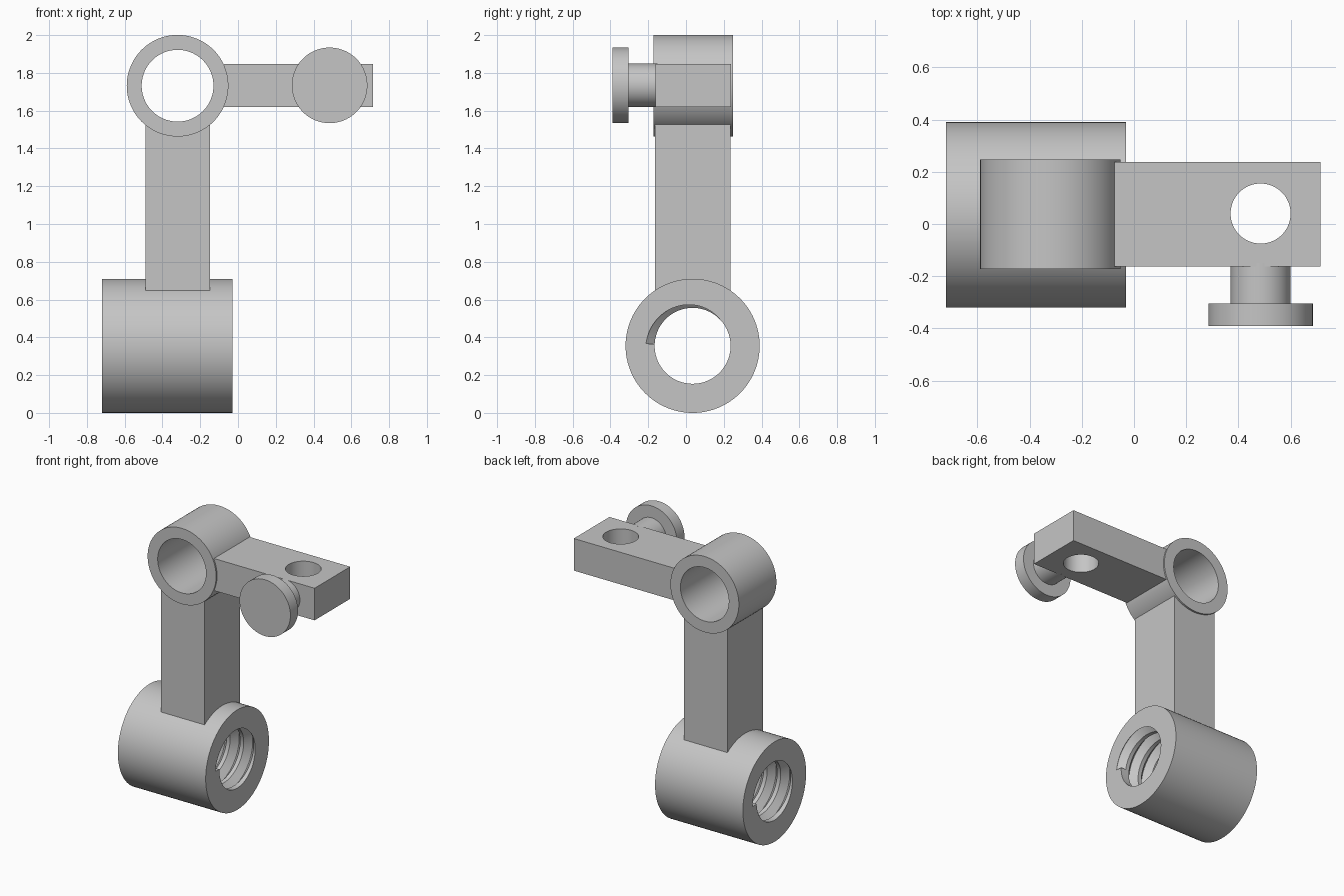
import bpy, bmesh
from math import sin, cos, pi, radians
from mathutils import Matrix, Vector

cube = bpy.data.objects.get("Cube")
if cube:
    bpy.data.objects.remove(cube, do_unlink=True)

grey = bpy.data.materials.new("plain grey")
grey.use_nodes = True
colour = (0.56, 0.56, 0.56, 1)
grey.diffuse_color = colour
grey.node_tree.nodes["Principled BSDF"].inputs["Base Color"].default_value = colour

SEGMENTS = 96
TURN = {
    "x": Matrix.Rotation(pi / 2, 4, "Y"),
    "y": Matrix.Rotation(-pi / 2, 4, "X"),
    "z": Matrix.Identity(4),
}


def finish(name, bm):
    bmesh.ops.recalc_face_normals(bm, faces=bm.faces)
    mesh = bpy.data.meshes.new(name)
    bm.to_mesh(mesh)
    bm.free()
    mesh.materials.append(grey)
    obj = bpy.data.objects.new(name, mesh)
    bpy.context.collection.objects.link(obj)
    return obj


def activate(obj):
    bpy.ops.object.select_all(action="DESELECT")
    obj.select_set(True)
    bpy.context.view_layer.objects.active = obj


def smooth(obj):
    activate(obj)
    bpy.ops.object.shade_smooth_by_angle(angle=radians(25))


def box(name, low, high):
    low, high = Vector(low), Vector(high)
    bm = bmesh.new()
    bmesh.ops.create_cube(bm, size=1)
    bmesh.ops.scale(bm, vec=high - low, verts=bm.verts)
    bmesh.ops.translate(bm, vec=(low + high) / 2, verts=bm.verts)
    return finish(name, bm)


def lathe(name, profile, axis, centre, closed=False):
    """Revolve (radius, distance) points about an axis; open profiles get end caps."""
    bm = bmesh.new()
    rings = []
    for r, d in profile:
        angles = [2 * pi * i / SEGMENTS for i in range(SEGMENTS)]
        rings.append([bm.verts.new((r * cos(a), r * sin(a), d)) for a in angles])
    pairs = list(zip(rings, rings[1:]))
    if closed:
        pairs.append((rings[-1], rings[0]))
    else:
        bm.faces.new(rings[0])
        bm.faces.new(rings[-1])
    for a, b in pairs:
        for i in range(SEGMENTS):
            j = (i + 1) % SEGMENTS
            bm.faces.new((a[i], a[j], b[j], b[i]))
    bm.transform(Matrix.Translation(centre) @ TURN[axis])
    return finish(name, bm)


def tube(name, outer, inner, start, end, axis, centre):
    profile = [(outer, start), (outer, end), (inner, end), (inner, start)]
    return lathe(name, profile, axis, centre, closed=True)


def helix_cutter(name, start, length, turns, y, z):
    """Right-handed V-shaped sweep used to cut the thread groove."""
    section = [(0.18, -0.04), (0.2, -0.04), (0.247, 0), (0.2, 0.04), (0.18, 0.04)]
    bm = bmesh.new()
    steps = int(turns * 72)
    rows = []
    for i in range(steps + 1):
        t = i / steps
        a = pi * 0.985 - 2 * pi * turns * t
        rows.append([bm.verts.new((start - length * t + d, y + r * cos(a), z + r * sin(a)))
                     for r, d in section])
    n = len(section)
    for a, b in zip(rows, rows[1:]):
        for i in range(n):
            j = (i + 1) % n
            bm.faces.new((a[i], a[j], b[j], b[i]))
    bm.faces.new(rows[0])
    bm.faces.new(rows[-1])
    return finish(name, bm)


def cut(target, cutter):
    cutter.hide_render = True
    mod = target.modifiers.new("cut", "BOOLEAN")
    mod.operation = "DIFFERENCE"
    mod.solver = "EXACT"
    mod.object = cutter
    activate(target)
    bpy.ops.object.modifier_apply(modifier=mod.name)
    bpy.data.objects.remove(cutter, do_unlink=True)


# Large threaded socket at the bottom
socket = tube("threaded_socket", 0.355, 0.201, -0.72, -0.03, "x", (0, 0.035, 0.355))
cut(socket, helix_cutter("thread_cutter", -0.03, 0.69, 6.5, 0.035, 0.355))
smooth(socket)

# Upright post between the two tubes
box("post", (-0.49, -0.165, 0.645), (-0.147, 0.235, 1.535))

# Plain sleeve at the top
smooth(tube("sleeve", 0.269, 0.19, -0.173, 0.248, "y", (-0.32, 0, 1.732)))

# Side arm with a vertical hole
arm = box("arm", (-0.075, -0.162, 1.62), (0.715, 0.238, 1.848))
cut(arm, lathe("hole_cutter", [(0.115, 1.5), (0.115, 2)], "z", (0.485, 0.04, 0)))
smooth(arm)

# Headed peg on the front of the arm
peg = [(0.2, -0.39), (0.2, -0.305), (0.115, -0.305), (0.115, -0.15)]
smooth(lathe("peg", peg, "y", (0.485, 0, 1.734)))
